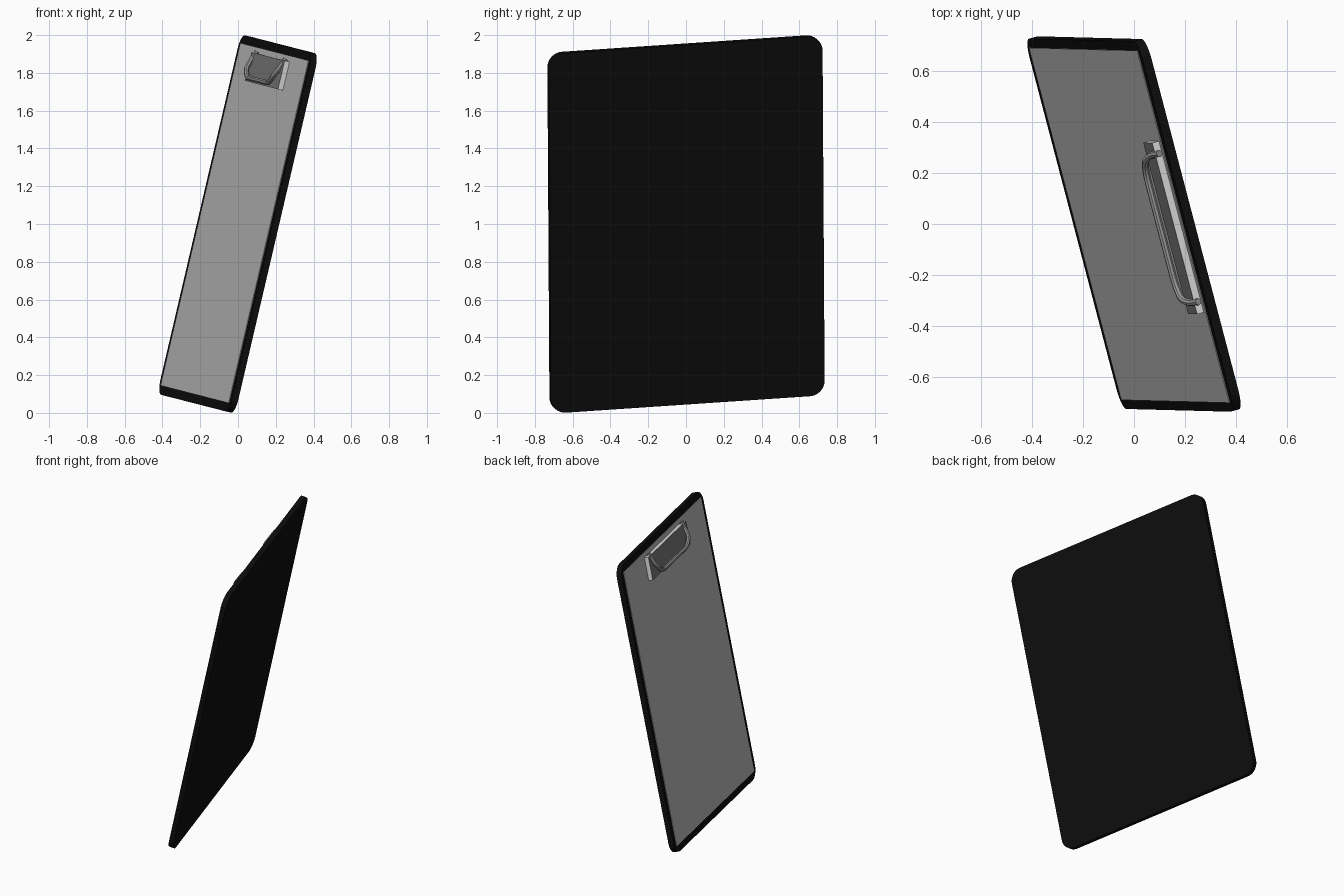
import bpy, bmesh, math
from mathutils import Vector, Matrix

if "Cube" in bpy.data.objects:
    bpy.data.objects.remove(bpy.data.objects["Cube"])

# Leaning frame of the board: U across, V up the board, N out of the paper side
V = Vector((0.227, -0.006, 0.974)).normalized()
U = Vector((0.253, -0.966, -0.066))
U = (U - V * U.dot(V)).normalized()
N = U.cross(V)
FRAME = Matrix.Translation((0, 0, 1)) @ Matrix((U, V, N)).transposed().to_4x4()


def material(name, r, g, b):
    m = bpy.data.materials.new(name)
    m.diffuse_color = (r, g, b, 1)
    m.use_nodes = True
    m.node_tree.nodes["Principled BSDF"].inputs["Base Color"].default_value = m.diffuse_color
    return m


black = material("black board", 0.004, 0.004, 0.004)
white = material("paper grey", 0.52, 0.52, 0.52)
silver = material("light metal", 0.7, 0.7, 0.7)
dark = material("dark metal", 0.2, 0.2, 0.2)
wire_grey = material("wire metal", 0.32, 0.32, 0.32)


def rounded_slab(name, hw, v0, v1, n0, n1, r, mats, seg=8):
    """Rounded rectangle in the U-V plane, extruded along N."""
    pts = []
    for i, (sx, y) in enumerate([(1, v1), (-1, v1), (-1, v0), (1, v0)]):
        sy = 1 if y == v1 else -1
        if r == 0:
            pts.append((sx * hw, y))
            continue
        for k in range(seg + 1):
            a = math.pi / 2 * (i + k / seg)
            pts.append((sx * (hw - r) + r * math.cos(a), y - sy * r + r * math.sin(a)))
    bm = bmesh.new()
    face = bm.faces.new([bm.verts.new((x, y, n0)) for x, y in pts])
    ext = bmesh.ops.extrude_face_region(bm, geom=[face])
    top = [e for e in ext["geom"] if isinstance(e, bmesh.types.BMVert)]
    bmesh.ops.translate(bm, verts=top, vec=(0, 0, n1 - n0))
    bmesh.ops.recalc_face_normals(bm, faces=bm.faces)
    # A second material goes on the outward face
    for f in bm.faces:
        f.material_index = len(mats) - 1 if f.normal.z > 0.9 else 0
    me = bpy.data.meshes.new(name)
    bm.to_mesh(me)
    bm.free()
    for m in mats:
        me.materials.append(m)
    ob = bpy.data.objects.new(name, me)
    bpy.context.collection.objects.link(ob)
    me.transform(FRAME)
    return ob


# Backing board, sheet of paper and clip base
T = 0.0175
rounded_slab("board", 0.75, -0.977, 0.977, -T, T, 0.08, [black])
rounded_slab("paper", 0.713, -0.93, 0.932, T - 0.002, T + 0.003, 0, [white])
rounded_slab("clip_base", 0.347, 0.745, 0.90, T, 0.048, 0, [silver, dark])

# Wire lever: D-shaped loop rising away from the base toward its lower edge
half = [(0.30, 0.91, 0.033)]
R = 0.11
for k in range(9):
    a = math.pi / 2 * k / 8
    u, v = 0.30 - R + R * math.cos(a), 0.765 + R - R * math.sin(a)
    half.append((u, v, 0.033 + 0.04 * min(1, (0.91 - v) / 0.1)))
path = half + [(-u, v, n) for u, v, n in reversed(half)]
cu = bpy.data.curves.new("wire_lever", "CURVE")
cu.dimensions = "3D"
cu.bevel_depth = 0.014
cu.bevel_resolution = 2
cu.use_fill_caps = True
sp = cu.splines.new("POLY")
sp.points.add(len(path) - 1)
for p, co in zip(sp.points, path):
    p.co = (*(FRAME @ Vector(co)), 1)
cu.materials.append(wire_grey)
lever = bpy.data.objects.new("wire_lever", cu)
bpy.context.collection.objects.link(lever)
bpy.context.view_layer.objects.active = lever
lever.select_set(True)
bpy.ops.object.convert(target="MESH")
bpy.ops.object.shade_smooth_by_angle()
